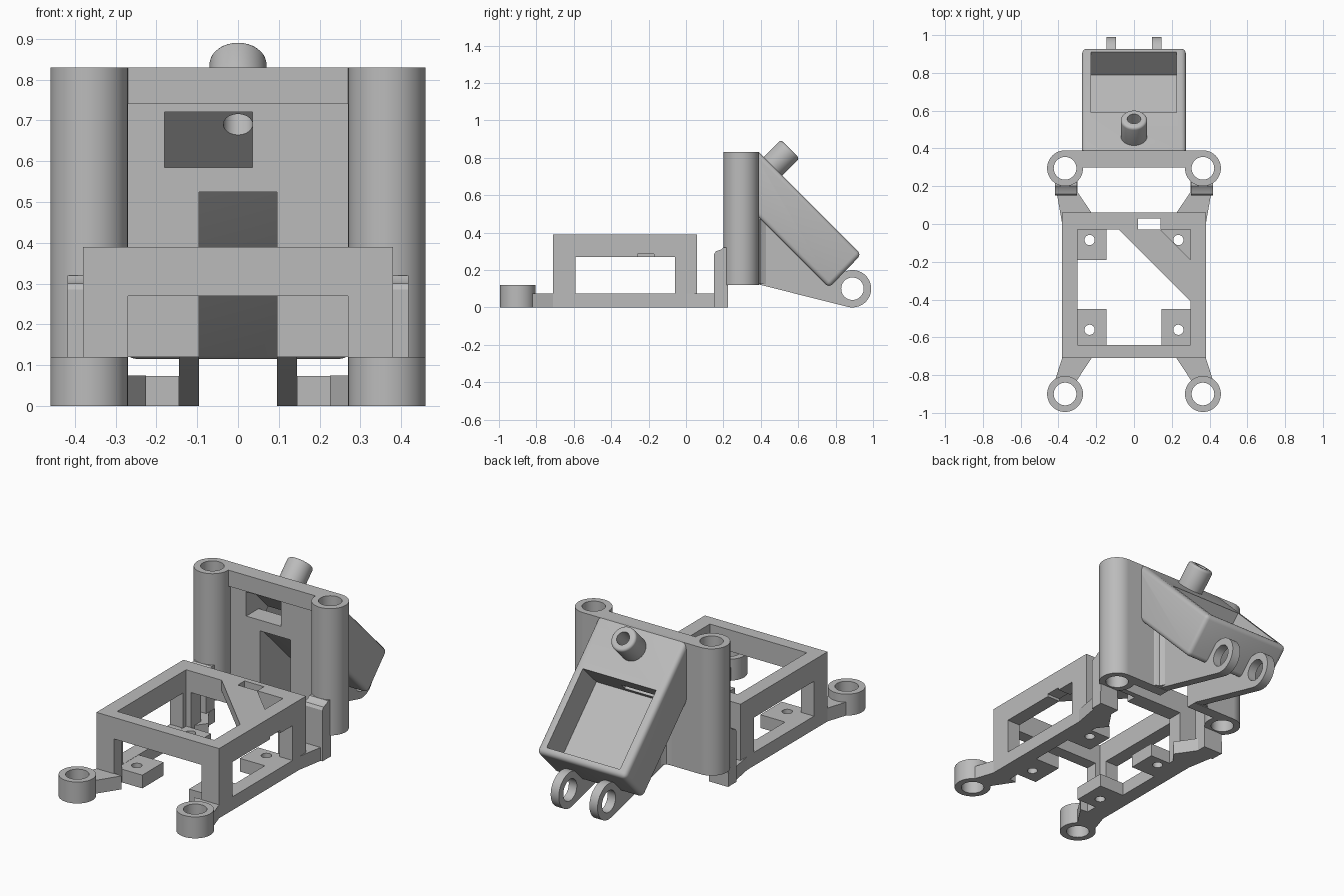
import bpy, bmesh, math
from mathutils import Vector

cube = bpy.data.objects.get("Cube")
if cube:
    bpy.data.objects.remove(cube, do_unlink=True)

grey = bpy.data.materials.new("plain_grey")
grey.use_nodes = True
GREY = (0.5, 0.5, 0.5, 1)
grey.diffuse_color = GREY
grey.node_tree.nodes["Principled BSDF"].inputs["Base Color"].default_value = GREY


def activate(ob):
    bpy.ops.object.select_all(action='DESELECT')
    ob.select_set(True)
    bpy.context.view_layer.objects.active = ob


def prism(name, points, low, high, axis='z'):
    """Extrude a 2D outline: xy along z, yz along x, or xz along y."""
    place = {'z': lambda a, b, c: (a, b, c),
             'x': lambda a, b, c: (c, a, b),
             'y': lambda a, b, c: (a, c, b)}[axis]
    bm = bmesh.new()
    face = bm.faces.new([bm.verts.new(place(a, b, low)) for a, b in points])
    grown = bmesh.ops.extrude_face_region(bm, geom=[face])["geom"]
    shift = Vector(place(0, 0, high - low))
    bmesh.ops.translate(bm, vec=shift, verts=[g for g in grown if isinstance(g, bmesh.types.BMVert)])
    bmesh.ops.recalc_face_normals(bm, faces=bm.faces)
    mesh = bpy.data.meshes.new(name)
    bm.to_mesh(mesh)
    bm.free()
    mesh.materials.append(grey)
    ob = bpy.data.objects.new(name, mesh)
    bpy.context.collection.objects.link(ob)
    return ob


def box(name, x0, x1, y0, y1, z0, z1):
    return prism(name, [(x0, y0), (x1, y0), (x1, y1), (x0, y1)], z0, z1)


def arc(cx, cy, r, start=0, end=352.5, steps=48):
    angles = [math.radians(start + (end - start) * i / (steps - 1)) for i in range(steps)]
    return [(cx + r * math.cos(a), cy + r * math.sin(a)) for a in angles]


def apply(ob, mod):
    activate(ob)
    bpy.ops.object.modifier_apply(modifier=mod.name)


def cut(ob, *cutters):
    for c in cutters:
        mod = ob.modifiers.new("cut", 'BOOLEAN')
        mod.operation = 'DIFFERENCE'
        mod.solver = 'EXACT'
        mod.object = c
        apply(ob, mod)
        bpy.data.objects.remove(c, do_unlink=True)
    return ob


def round_edges(ob, width):
    mod = ob.modifiers.new("round", 'BEVEL')
    mod.width = width
    mod.segments = 4
    mod.limit_method = 'ANGLE'
    mod.angle_limit = math.radians(50)
    apply(ob, mod)


def smooth(ob):
    activate(ob)
    bpy.ops.object.shade_smooth_by_angle(angle=math.radians(30))


def ring(name, x, y, z0, z1):
    ob = cut(prism(name, arc(x, y, 0.095), z0, z1),
             prism("bore", arc(x, y, 0.06), z0 - 1, z1 + 1))
    smooth(ob)


# Open base frame: hollow block with windows through all four walls
frame = box("base_frame", -0.38, 0.38, -0.71, 0.06, 0, 0.39)
cut(frame,
    box("c", -0.30, 0.30, -0.64, -0.03, -1, 1),
    box("c", -0.27, 0.27, -1, 1, -1, 0.27),
    box("c", -1, 1, -0.59, -0.06, 0.075, 0.27),
    box("c", 0.25, 0.5, -0.26, -0.17, 0.2, 0.285),
    box("c", 0.02, 0.14, -0.1, 0.03, 0.2, 0.5))

# Diagonal brace across one top corner
prism("corner_brace", [(-0.08, -0.03), (0.30, -0.41), (0.30, -0.19), (0.14, -0.03)], 0.33, 0.39)

# Parts mirrored left and right
for s, side in ((1, "left"), (-1, "right")):
    def flip(points):
        return [(s * a, b) for a, b in points]

    # Screw pads
    for end, y0, y1, hole in (("front", -0.64, -0.45, -0.56), ("back", -0.19, -0.03, -0.085)):
        pad = prism(f"{side}_{end}_pad",
                    flip([(0.145, y0), (0.31, y0), (0.31, y1), (0.145, y1)]), 0, 0.074)
        smooth(cut(pad, prism("c", arc(s * 0.235, hole, 0.027), -1, 1)))

    # Front arm and its socket
    prism(f"{side}_front_arm",
          flip([(0.38, -0.69), (0.225, -0.71), (0.305, -0.832), (0.42, -0.832), (0.38, -0.71)]), 0, 0.075)
    ring(f"{side}_front_socket", s * 0.365, -0.9, 0, 0.12)

    # Back arm with the riser that holds the tower
    prism(f"{side}_back_arm",
          flip([(0.38, 0), (0.27, 0), (0.225, 0.06), (0.30, 0.17), (0.30, 0.225),
                (0.42, 0.225), (0.41, 0.17)]), 0, 0.075)
    riser = prism(f"{side}_riser",
                  [(0.15, 0), (0.225, 0), (0.225, 0.32), (0.20, 0.32), (0.185, 0.308), (0.16, 0.3), (0.15, 0.285)],
                  s * 0.36 - 0.058, s * 0.36 + 0.058, 'x')
    smooth(riser)

    # Tall tower tube
    ring(f"{side}_tower_tube", s * 0.365, 0.295, 0.12, 0.83)

    # Web under the sloped housing, ending in a hinge eye
    outline = [(0.38, 0.125)] + arc(0.89, 0.1, 0.1, -103, 135, 30) + [(0.74, 0.16), (0.38, 0.52)]
    web = prism(f"{side}_hinge_web", outline, s * 0.12 - 0.025, s * 0.12 + 0.025, 'x')
    smooth(cut(web, prism("c", arc(0.89, 0.1, 0.06), -1, 1, 'x')))
    fillet = prism(f"{side}_web_fillet",
                   flip([(0.14, 0.38), (0.20, 0.38), (0.185, 0.392), (0.16, 0.402), (0.149, 0.42), (0.14, 0.44)]),
                   0.125, 0.47)
    smooth(fillet)

# Tower plate with a slot open at the bottom, and the band across its top
plate = prism("tower_plate",
              [(-0.365, 0.12), (-0.095, 0.12), (-0.095, 0.525), (0.095, 0.525),
               (0.095, 0.12), (0.365, 0.12), (0.365, 0.83), (-0.365, 0.83)], 0.33, 0.39, 'y')
cut(plate,
    prism("c", arc(0.365, 0.295, 0.06), -1, 1),
    prism("c", arc(-0.365, 0.295, 0.06), -1, 1),
    box("c", -0.18, 0.035, 0.2, 0.5, 0.585, 0.72))
box("tower_band", -0.29, 0.29, 0.30, 0.335, 0.74, 0.83)

# Sloped housing with a deep pocket, a window passage and a bore
housing = prism("sloped_housing",
                [(0.345, 0.83), (0.39, 0.83), (0.937, 0.283), (0.765, 0.105), (0.345, 0.525)],
                -0.275, 0.275, 'x')
round_edges(housing, 0.025)
AXIS = Vector((0, 1, 1)).normalized()


def sloped_cylinder(name, r, low, high):
    """Cylinder square to the slope; distances run along AXIS from its foot."""
    ob = prism(name, arc(0, 0, r), low, high)
    ob.rotation_euler = (math.radians(-45), 0, 0)
    ob.location = (0, 0.465, 0.755)
    activate(ob)
    bpy.ops.object.transform_apply(location=True, rotation=True)
    return ob


cut(housing,
    prism("c", [(0.59, 0.63), (0.63, 0.67), (0.95, 0.35), (0.79, 0.19), (0.47, 0.51)], -0.228, 0.226, 'x'),
    prism("c", [(0.2, 0.585), (0.2, 0.72), (0.37, 0.72), (0.55, 0.54), (0.51, 0.515), (0.44, 0.585)],
          -0.18, 0.035, 'x'),
    sloped_cylinder("c", 0.036, -0.11, 0.3))
smooth(housing)

# Spout standing on the slope
spout = sloped_cylinder("spout", 0.07, -0.03, 0.13)
round_edges(spout, 0.015)
cut(spout, sloped_cylinder("c", 0.036, -0.2, 0.3))
smooth(spout)
